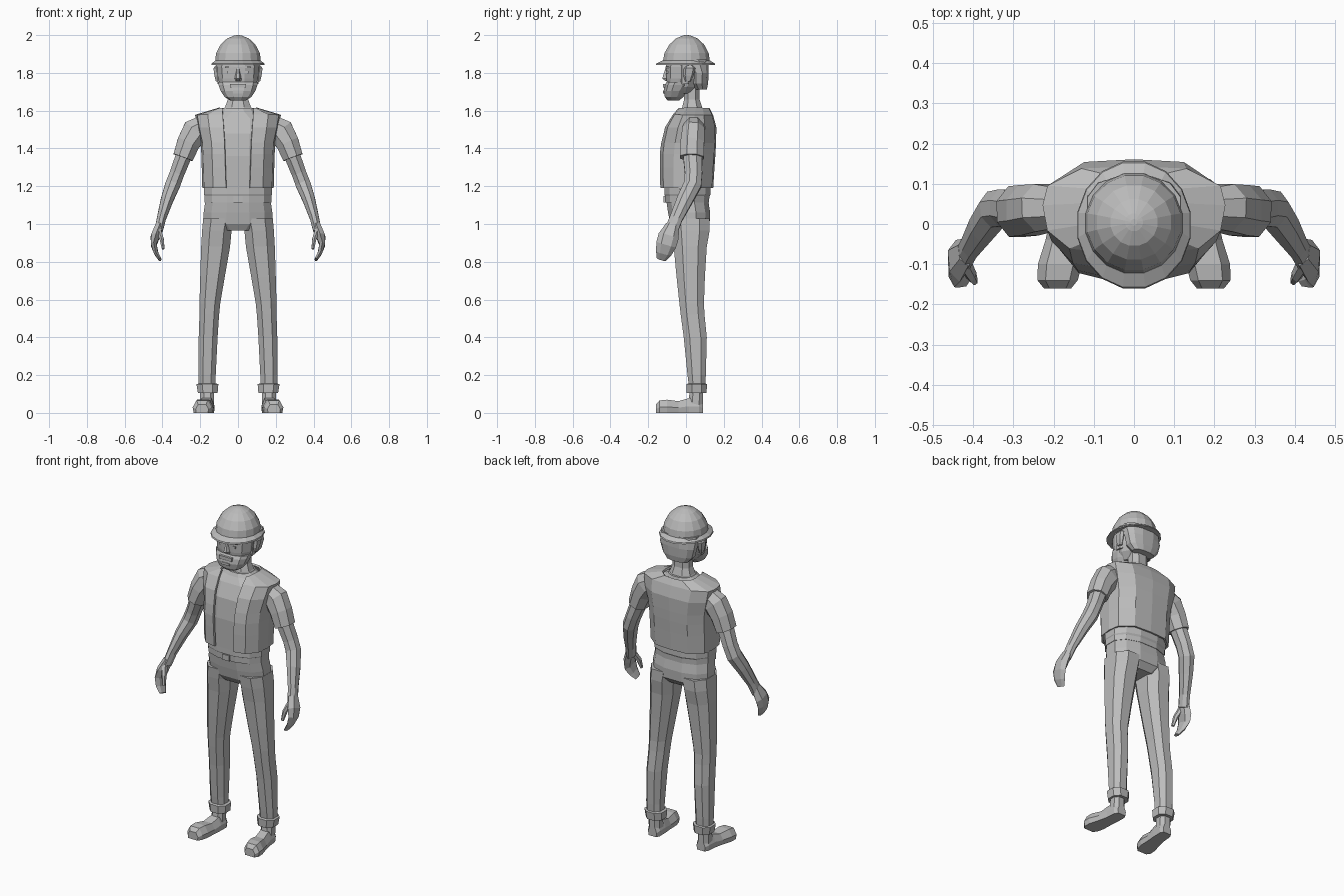
import bpy, bmesh, math
from mathutils import Vector as V

grey = bpy.data.materials.new("plain_grey")
grey.diffuse_color = (0.5, 0.5, 0.5, 1)


def mesh(name, rings, closed=True, caps=True, mirror=False, thick=0):
    """Skin a list of point rings into one flat-shaded part."""
    bm = bmesh.new()
    vs = [[bm.verts.new(p) for p in r] for r in rings]
    n = len(rings[0])
    for a, b in zip(vs, vs[1:]):
        for i in range(n if closed else n - 1):
            j = (i + 1) % n
            bm.faces.new((a[i], a[j], b[j], b[i]))
    if caps and closed:
        bm.faces.new(vs[0][::-1])
        bm.faces.new(vs[-1])
    bmesh.ops.recalc_face_normals(bm, faces=bm.faces)
    me = bpy.data.meshes.new(name)
    bm.to_mesh(me)
    bm.free()
    me.materials.append(grey)
    ob = bpy.data.objects.new(name, me)
    bpy.context.collection.objects.link(ob)
    if thick:
        m = ob.modifiers.new("thickness", 'SOLIDIFY')
        m.thickness, m.offset = thick, 0
    if mirror:
        ob.modifiers.new("mirror", 'MIRROR').use_mirror_merge = False
    return ob


def oval(z, x0, x1, y0, y1, n=12, p=0.85):
    """Horizontal rounded ring inside the given bounds."""
    pts = []
    for i in range(n):
        t = 2 * math.pi * (i + 0.5) / n
        c, s = math.cos(t), math.sin(t)
        k = 1 / math.cos(math.pi / n)
        u = max(-1, min(1, math.copysign(abs(c) ** p, c) * k))
        w = max(-1, min(1, math.copysign(abs(s) ** p, s) * k))
        pts.append(((x0 + x1) / 2 + u * (x1 - x0) / 2, (y0 + y1) / 2 + w * (y1 - y0) / 2, z))
    return pts


def stack(name, rows, n=12, p=0.85, **kw):
    return mesh(name, [oval(*r, n=n, p=p) for r in rows], **kw)


def body(name, rows, n=12, p=0.85, **kw):
    """Centred stack; rows are z, half width, front, back."""
    return stack(name, [(z, -w, w, f, b) for z, w, f, b in rows], n, p, **kw)


def tube(name, rows, n=8):
    """Mirrored limb along a path; rows are x, y, z, half width, half depth."""
    P = [V(r[:3]) for r in rows]
    rings = []
    for i, r in enumerate(rows):
        t = (P[min(i + 1, len(P) - 1)] - P[max(i - 1, 0)]).normalized()
        u = V((0, 1, 0)).cross(t).normalized()
        w = t.cross(u)
        rings.append([P[i] + u * r[3] * math.cos(a) + w * r[4] * math.sin(a)
                      for a in [2 * math.pi * (k + 0.5) / n for k in range(n)]])
    return mesh(name, rings, mirror=True)


def box(name, x0, x1, y0, y1, z0, z1, mirror=False):
    return mesh(name, [[(x0, y0, z), (x1, y0, z), (x1, y1, z), (x0, y1, z)] for z in (z0, z1)],
                mirror=mirror)


# shirt and neck
body("shirt", [(1.13, .165, -.10, .115), (1.155, .18, -.115, .13), (1.185, .18, -.115, .13),
               (1.36, .175, -.118, .135), (1.48, .19, -.105, .14), (1.56, .19, -.07, .125),
               (1.595, .10, -.045, .105), (1.615, .075, -.035, .10)])
body("neck", [(1.58, .10, -.04, .10), (1.62, .068, -.02, .085), (1.66, .054, -.01, .072),
              (1.76, .054, -.01, .07)], n=8)

# open-front vest: z, opening half width, half width, front, back
vest = []
for z, g, w, f, b in [(1.19, .062, .183, -.13, .138), (1.30, .066, .186, -.133, .145),
                      (1.37, .068, .188, -.133, .15), (1.43, .07, .192, -.125, .153),
                      (1.51, .075, .21, -.105, .155), (1.575, .08, .222, -.065, .138),
                      (1.61, .082, .10, -.035, .12)]:
    h = g + (w - g) * .55
    m = (f + b) / 2
    right = [(g, f, z), (h, f * .88, z), (w * .95, m + (f - m) * .5, z), (w, m + .01, z),
             (w * .95, m + (b - m) * .55, z), (w * .58, m + (b - m) * .95, z)]
    vest.append(right + [(0, b, z)] + [(-x, y, zz) for x, y, zz in right[::-1]])
mesh("vest", vest, closed=False, thick=.012)

# belt and buckle
body("belt", [(1.115, .177, -.11, .122), (1.15, .177, -.112, .124)])
box("buckle", -.024, .024, -.118, -.105, 1.115, 1.148)

# trousers: hips, then legs
body("trouser_hips", [(.965, .12, -.06, .095), (1.0, .182, -.083, .125), (1.06, .182, -.095, .128),
                      (1.13, .172, -.105, .117)])
stack("trouser_leg", [(.12, .118, .208, .018, .10), (.2, .118, .21, .008, .105),
                      (.40, .108, .208, -.012, .11), (.52, .10, .204, -.028, .098),
                      (.58, .094, .204, -.035, .095), (.72, .07, .20, -.05, .10),
                      (.88, .042, .195, -.065, .11), (.965, .034, .19, -.078, .125),
                      (1.03, .02, .184, -.085, .125)], n=8, mirror=True)
stack("trouser_cuff", [(.105, .108, .212, .004, .108), (.152, .104, .22, .002, .112),
                       (.156, .118, .205, .012, .10)], n=8, mirror=True)

# shoes, skinned from heel to toe: y, centre x, half width, height
stack("ankle", [(.03, .128, .20, .01, .09), (.12, .128, .20, .02, .09)], n=8, mirror=True)
shoe = []
for y, c, w, h in [(.09, .162, .028, .055), (.07, .163, .04, .075), (.015, .166, .042, .078),
                   (-.04, .174, .046, .062), (-.10, .184, .055, .07), (-.14, .19, .05, .066),
                   (-.16, .19, .034, .045)]:
    shoe.append([(c + w * a, y, h * b) for a, b in
                 [(-.9, 0), (.9, 0), (1, .45), (.6, 1), (-.6, 1), (-1, .45)]])
mesh("shoe", shoe, mirror=True)

# arms
tube("sleeve", [(.185, .04, 1.515, .065, .055), (.225, .04, 1.49, .078, .064),
                (.262, .034, 1.43, .066, .068), (.291, .031, 1.352, .058, .068)])
tube("forearm", [(.28, .033, 1.38, .047, .054), (.322, .04, 1.27, .042, .05),
                 (.345, .036, 1.21, .043, .05), (.375, -.005, 1.13, .036, .046),
                 (.405, -.052, 1.03, .026, .037), (.42, -.078, .965, .024, .038)])

# hands
tube("palm", [(.416, -.07, .995, .024, .036), (.438, -.092, .935, .027, .055),
              (.446, -.105, .89, .017, .054), (.433, -.118, .845, .013, .042),
              (.413, -.13, .812, .009, .026)], n=6)
tube("thumb", [(.42, -.10, .965, .016, .022), (.404, -.128, .92, .013, .018),
               (.396, -.142, .868, .008, .011)], n=6)

# head, hair and beard
body("head", [(1.69, .06, -.085, .03), (1.725, .092, -.098, .06), (1.77, .106, -.104, .09),
              (1.83, .112, -.106, .11), (1.89, .108, -.10, .11)])
body("hair", [(1.712, .07, .045, .11), (1.745, .098, .02, .117), (1.80, .113, .02, .12),
              (1.87, .116, -.04, .12)])
body("beard", [(1.655, .042, -.098, -.035), (1.672, .07, -.112, -.015), (1.705, .092, -.118, .01),
               (1.735, .103, -.113, .03), (1.752, .106, -.102, .03)])
stack("sideburn", [(1.74, .085, .109, -.03, .02), (1.86, .10, .118, -.03, .02)], n=6, mirror=True)
stack("ear", [(1.755, .10, .117, -.005, .025), (1.785, .10, .125, -.014, .04),
              (1.825, .10, .13, -.012, .05), (1.838, .10, .12, 0, .04)], n=6, mirror=True)

# face details
mesh("nose", [[(-w, -.095, z), (w, -.095, z), (w * .4, -y, z), (-w * .4, -y, z)]
              for z, w, y in [(1.757, .02, .108), (1.77, .022, .126), (1.825, .01, .109)]])
box("moustache", -.042, .042, -.122, -.10, 1.722, 1.742)
box("lip", -.026, .026, -.121, -.11, 1.692, 1.706)
box("eyebrow", .02, .068, -.108, -.085, 1.825, 1.834, mirror=True)
box("eye", .028, .055, -.105, -.085, 1.798, 1.81, mirror=True)

# hard hat: dome and flared brim
body("hat_dome", [(1.85, .122, -.124, .128), (1.905, .116, -.114, .12), (1.95, .092, -.088, .096),
                  (1.982, .058, -.054, .062), (1.997, .022, -.018, .026), (2.0, .008, -.004, .012)],
     n=16, p=1)
body("hat_brim", [(1.842, .141, -.16, .155), (1.85, .139, -.157, .152), (1.866, .12, -.122, .126),
                  (1.85, .115, -.115, .12)], n=16, p=1)
